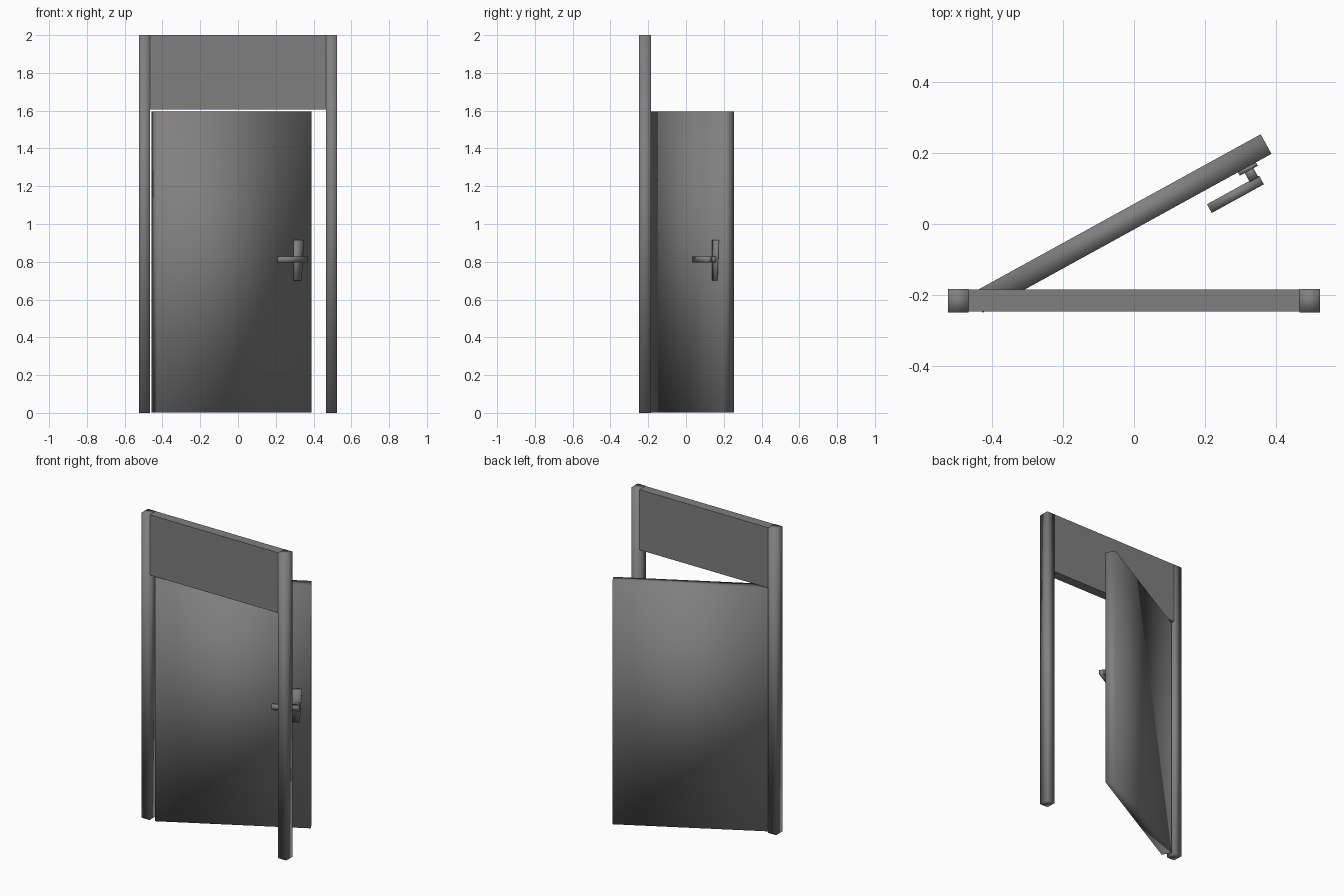
import bpy, bmesh, math
from mathutils import Matrix

if "Cube" in bpy.data.objects:
    bpy.data.objects.remove(bpy.data.objects["Cube"])

grey = bpy.data.materials.new("warm_dark_grey")
grey.diffuse_color = (0.220, 0.214, 0.215, 1)
grey.use_nodes = True
grey.node_tree.nodes["Principled BSDF"].inputs["Base Color"].default_value = grey.diffuse_color


def box(name, lo, hi, matrix=Matrix(), smooth=True, taper=None):
    """Box between two corners; taper pulls in the lower +x edge."""
    bm = bmesh.new()
    bmesh.ops.create_cube(bm, size=1)
    for v in bm.verts:
        top = v.co.z > 0
        right = v.co.x > 0
        v.co = [(a + b) / 2 + c * (b - a) for a, b, c in zip(lo, hi, v.co)]
        if taper and right and not top:
            v.co.x -= taper
    for f in bm.faces:
        f.smooth = smooth
    me = bpy.data.meshes.new(name)
    bm.to_mesh(me)
    bm.free()
    me.materials.append(grey)
    ob = bpy.data.objects.new(name, me)
    ob.matrix_world = matrix
    bpy.context.collection.objects.link(ob)
    return ob


# Frame: two posts and the panel above the opening
for side, x in (("left", -0.496), ("right", 0.496)):
    box(side + "_post", (x - 0.029, -0.25, 0), (x + 0.029, -0.184, 2))
box("top_panel", (-0.467, -0.247, 1.605), (0.467, -0.185, 2), smooth=False)

# Door leaf, swung open; local origin is the front corner of the free edge
swing = Matrix.Translation((0.388, 0.198, 0)) @ Matrix.Rotation(math.radians(28.8), 4, 'Z')
box("door_leaf", (-0.93, 0, 0.003), (0, 0.063, 1.596), swing)

# Handle on the front side: back plate, stem and lever
box("handle_plate", (-0.108, -0.011, 0.70), (-0.05, 0.002, 0.915), swing, taper=0.014)
box("handle_stem", (-0.092, -0.04, 0.797), (-0.064, 0, 0.827), swing)
box("handle_lever", (-0.228, -0.065, 0.797), (-0.06, -0.037, 0.827), swing)
